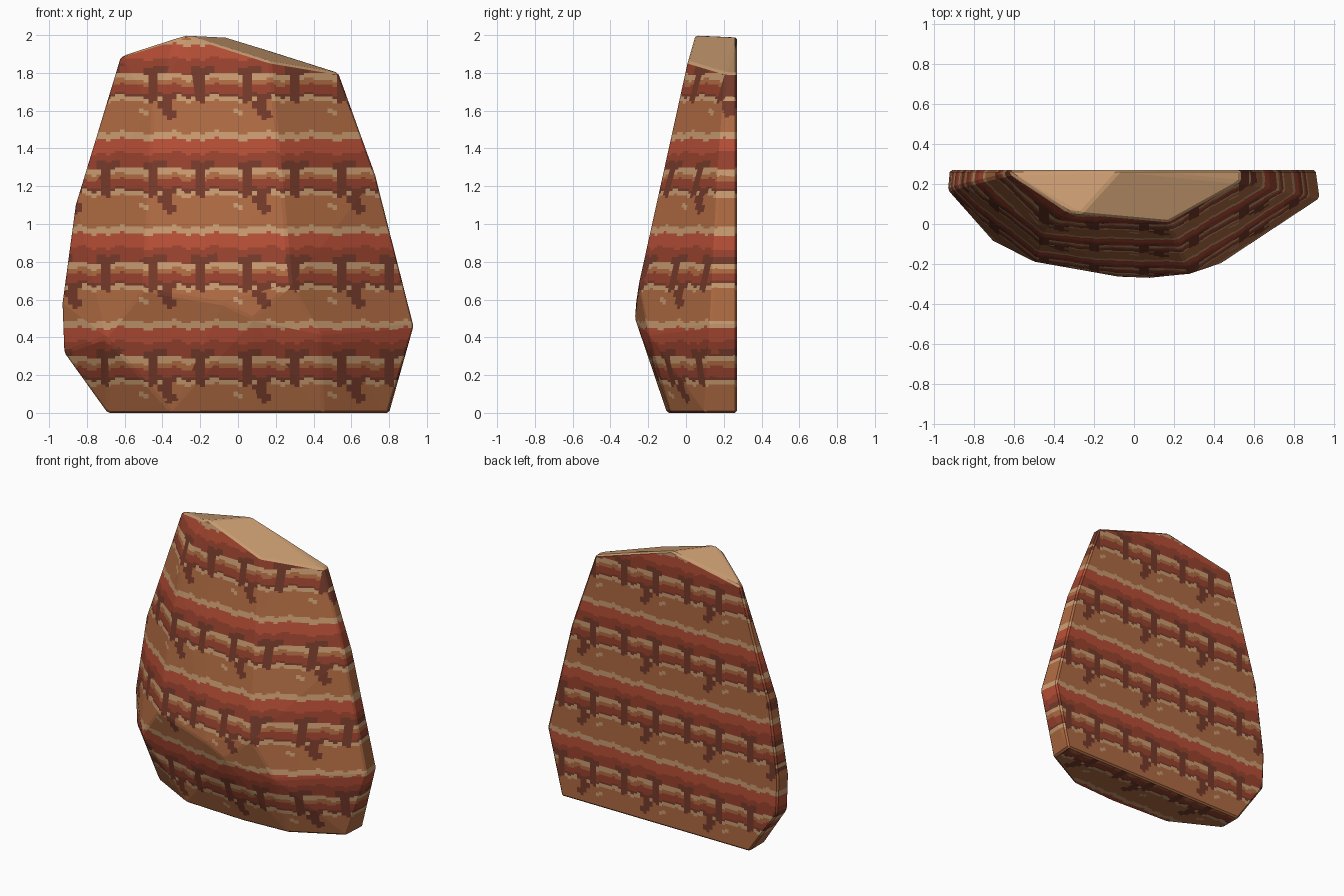
import bpy, bmesh, math
from mathutils import Vector

if "Cube" in bpy.data.objects:
    bpy.data.objects.remove(bpy.data.objects["Cube"])


def material(name, rgb):
    # sRGB 0-255 converted to linear
    lin = [((c / 255 + 0.055) / 1.055) ** 2.4 for c in rgb]
    m = bpy.data.materials.new(name)
    m.diffuse_color = (*lin, 1)
    m.use_nodes = True
    m.node_tree.nodes["Principled BSDF"].inputs["Base Color"].default_value = m.diffuse_color
    return m


MATS = [material("sand", (200, 155, 112)), material("ochre", (174, 106, 66)),
        material("bright_red", (182, 78, 54)), material("deep_red", (152, 66, 46)),
        material("dark_brown", (116, 58, 42))]
SAND, OCHRE, RED, DEEP, DARK = range(5)


def strata(x, z):
    """Rock layers that repeat every half unit across and up."""
    u, v = (x % 0.5) / 0.5, z % 0.5
    w = 0.007 * math.sin(4 * math.pi * u + 1) + 0.005 * math.sin(10 * math.pi * u)
    h = v + w
    joint = min(abs((u - j + 0.5) % 1 - 0.5) for j in (0.1, 0.58)) < 0.05
    if h > 0.485:
        return OCHRE
    if h > 0.448:
        return SAND
    if h > 0.375:
        return RED
    if h > 0.335:
        return DEEP
    if h > 0.295:
        return DARK if math.sin(4 * math.pi * u) > -0.3 else DEEP
    if h > 0.175:                                     # block course
        if joint:
            return DARK
        if h > 0.262:
            return SAND
        if h > 0.235:
            return OCHRE
        return DEEP if h > 0.19 else DARK
    if h > 0.148:                                     # thin broken ledge
        return DARK if joint or 0.2 < u < 0.36 else SAND
    if h > 0.05 and abs(u - 0.2 - 1.1 * (0.15 - h)) < 0.065:
        return DARK                                   # curved crack
    if abs((u + 0.5) % 1 - 0.5) < 0.05 and 0.085 < h < 0.115:
        return SAND                                   # pebble
    return OCHRE


# Slab corners: flat back outline, side rims, front ridges, foot
BACK = [(-.69, 0), (.80, 0), (.91, .46), (.72, 1.25), (.53, 1.80),
        (-.07, 1.99), (-.62, 1.88), (-.85, 1.10), (-.92, .58), (-.91, .32)]
RIM = [(.93, .13, .46), (.73, .17, 1.25), (.53, .21, 1.80), (.79, .10, 0),
       (-.93, .17, .58), (-.92, .17, .32), (-.69, .10, 0), (-.86, .19, 1.10), (-.62, .25, 1.89)]
FRONT = [(-.27, .05, 2.0), (.17, .01, 1.86), (-.33, .06, 1.98), (-.45, -.02, 1.60),
         (-.50, -.19, .65), (-.08, -.265, .58), (.08, -.27, .50), (.28, -.25, .68),
         (.43, -.20, .42), (-.70, -.09, .40), (.45, -.08, 0), (-.35, -.08, 0), (.10, -.10, 0)]
points = [(x, .27, z) for x, z in BACK] + RIM + FRONT

bm = bmesh.new()
for p in points:
    bm.verts.new(p)
hull = bmesh.ops.convex_hull(bm, input=bm.verts[:])
bmesh.ops.delete(bm, geom=[v for v in bm.verts if not v.link_faces], context='VERTS')
bmesh.ops.dissolve_limit(bm, angle_limit=math.radians(3), verts=bm.verts[:], edges=bm.edges[:])
bmesh.ops.recalc_face_normals(bm, faces=bm.faces[:])

# Slightly worn edges
sharp = [e for e in bm.edges if e.calc_face_angle(0) > math.radians(12)]
bmesh.ops.bevel(bm, geom=sharp, offset=0.012, segments=1, affect='EDGES', clamp_overlap=True)


def is_cap(f):
    return f.normal.z > 0.5 and f.calc_center_median().z > 1.6


def is_foot(f):
    return f.normal.z < -0.9


def slice_faces(test, axis, start, stop, step):
    n = Vector([float(i == axis) for i in range(3)])
    for k in range(int((stop - start) / step) + 1):
        c = start + k * step
        faces = [f for f in bm.faces if test(f)
                 and min(v.co[axis] for v in f.verts) < c < max(v.co[axis] for v in f.verts)]
        geom = set(faces)
        for f in faces:
            geom.update(f.edges)
            geom.update(f.verts)
        if faces:
            bmesh.ops.bisect_plane(bm, geom=list(geom), plane_co=n * c, plane_no=n, dist=1e-5)


# Cut the walls into fine layers and the foot into strips
slice_faces(lambda f: not is_cap(f) and not is_foot(f), 2, 0.0125, 2.0, 0.0125)
slice_faces(is_foot, 1, -0.1, 0.27, 0.0125)
slice_faces(lambda f: not is_cap(f), 0, -0.925, 0.93, 0.025)

bm.normal_update()
for f in bm.faces:
    c = f.calc_center_median()
    if is_cap(f):
        f.material_index = SAND
    elif is_foot(f):
        f.material_index = strata(c.x, c.y)
    else:
        f.material_index = strata(c.x, c.z)

mesh = bpy.data.meshes.new("rock_slab")
bm.to_mesh(mesh)
bm.free()
for m in MATS:
    mesh.materials.append(m)
slab = bpy.data.objects.new("rock_slab", mesh)
bpy.context.collection.objects.link(slab)
